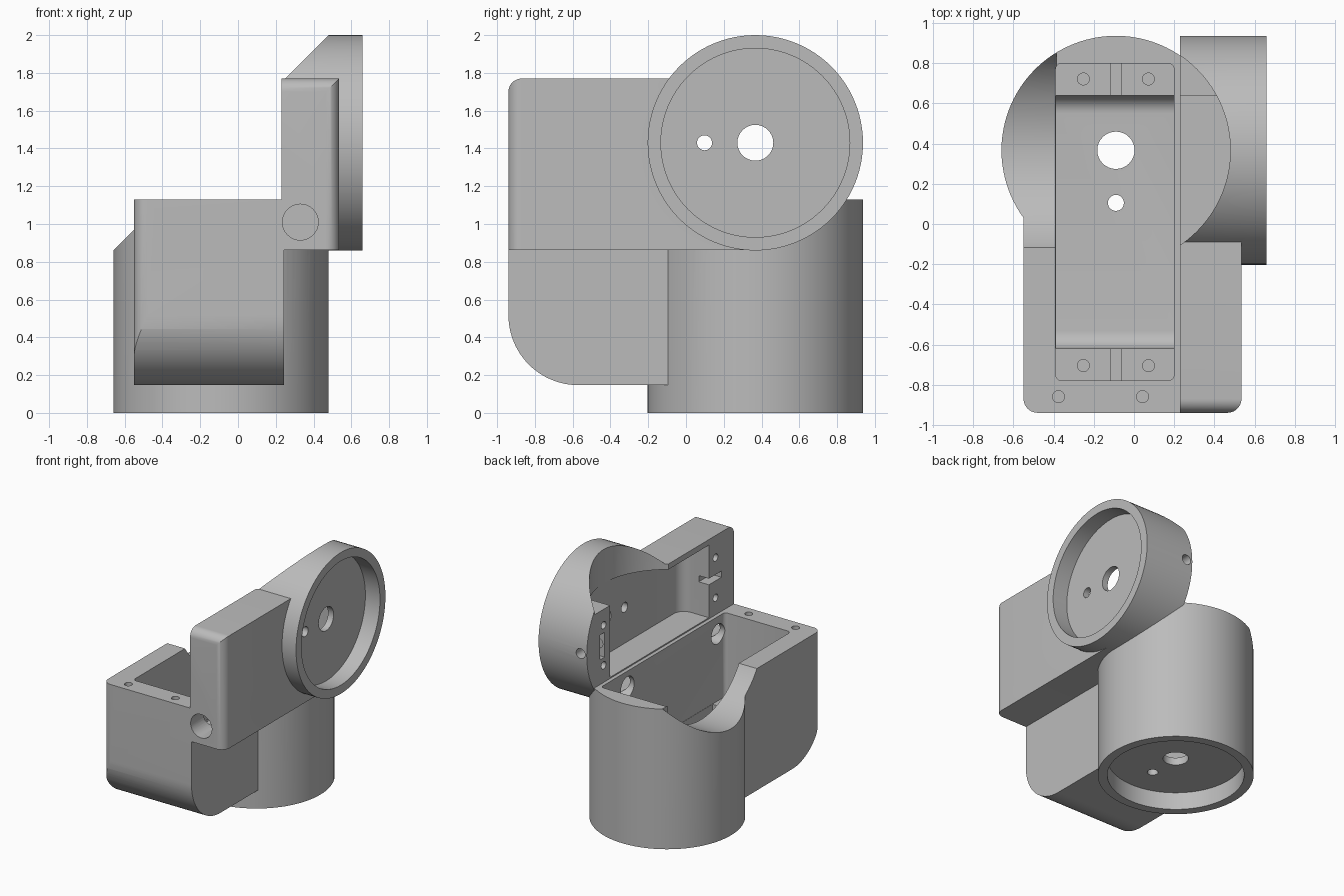
import bpy, bmesh, math
from mathutils import Matrix, Vector

cube = bpy.data.objects.get("Cube")
if cube:
    bpy.data.objects.remove(cube, do_unlink=True)

grey = bpy.data.materials.new("plain grey")
grey.use_nodes = True
grey.diffuse_color = (0.5, 0.5, 0.5, 1)
grey.node_tree.nodes["Principled BSDF"].inputs["Base Color"].default_value = (0.5, 0.5, 0.5, 1)

R = 0.57                        # radius of both round ends
AX, AY, AZ = -0.09, 0.367, 1.43  # the two axes: vertical at AX, AY; sideways at AY, AZ
SIDE, TOP = 0.23, 1.13          # joining planes of the two housings


def make(name, bm):
    bmesh.ops.recalc_face_normals(bm, faces=bm.faces)
    mesh = bpy.data.meshes.new(name)
    bm.to_mesh(mesh)
    bm.free()
    mesh.materials.append(grey)
    obj = bpy.data.objects.new(name, mesh)
    bpy.context.collection.objects.link(obj)
    return obj


def prism(name, points, axis, lo, hi):
    """Extrude a 2D outline along an axis."""
    place = {"x": lambda a, b, t: (t, a, b),
             "y": lambda a, b, t: (a, t, b),
             "z": lambda a, b, t: (a, b, t)}[axis]
    bm = bmesh.new()
    face = bm.faces.new([bm.verts.new(place(a, b, lo)) for a, b in points])
    ext = bmesh.ops.extrude_face_region(bm, geom=[face])
    move = Vector(place(0, 0, hi - lo))
    bmesh.ops.translate(bm, vec=move, verts=[v for v in ext["geom"] if isinstance(v, bmesh.types.BMVert)])
    return make(name, bm)


def rounded(a0, a1, b0, b1, r00=0, r10=0, r11=0, r01=0, steps=10):
    """Rectangle outline with a radius for each corner."""
    pts = []
    corners = ((a0, b0, 1, 1, r00, 180), (a1, b0, -1, 1, r10, 270),
               (a1, b1, -1, -1, r11, 0), (a0, b1, 1, -1, r01, 90))
    for a, b, sa, sb, r, start in corners:
        if not r:
            pts.append((a, b))
            continue
        for i in range(steps + 1):
            t = math.radians(start + 90 * i / steps)
            pts.append((a + sa * r + r * math.cos(t), b + sb * r + r * math.sin(t)))
    return pts


def rod(name, axis, a, b, r, lo, hi, n=32):
    pts = [(a + r * math.cos(2 * math.pi * i / n), b + r * math.sin(2 * math.pi * i / n))
           for i in range(n)]
    return prism(name, pts, axis, lo, hi)


def block(name, x0, x1, y0, y1, z0, z1):
    return prism(name, rounded(x0, x1, y0, y1), "z", z0, z1)


def combine(obj, tools, operation):
    for tool in tools:
        mod = obj.modifiers.new("join", "BOOLEAN")
        mod.operation, mod.solver, mod.object = operation, "EXACT", tool
        bpy.ops.object.select_all(action="DESELECT")
        bpy.context.view_layer.objects.active = obj
        obj.select_set(True)
        bpy.ops.object.modifier_apply(modifier=mod.name)
        bpy.data.objects.remove(tool, do_unlink=True)


def wire_channel():
    # long channel with two openings into the lower pocket
    return [rod("channel", "y", 0.33, 1.01, 0.095, -1.1, 0.55),
            rod("rear_opening", "x", 0.46, 1.0, 0.085, 0.1, 0.33),
            rod("front_opening", "x", -0.69, 0.99, 0.08, 0.1, 0.33)]


# Lower housing: upright drum with a box whose underside curves up at the front
lower = prism("lower_housing", rounded(-0.55, 0.243, -0.94, AY, r00=0.07), "z", 0.1, TOP)
combine(lower, [prism("side_outline", rounded(-1.1, 0.6, 0.147, 1.3, r00=0.37, steps=20),
                      "x", -1, 1)], "INTERSECT")
# keep the curve tangent to the box front
trim = prism("front_curve", rounded(-0.94, 0.6, 0.147, 1.3, r00=0.37, steps=24), "x", -1, 1)
combine(lower, [trim], "INTERSECT")
combine(lower, [rod("drum", "z", AX, AY, R, 0, TOP, 96)], "UNION")

cuts = [
    rod("saddle", "x", AY, AZ, R, -1, -0.385, 96),
    rod("base_recess", "z", AX, AY, 0.5, -0.1, 0.14, 96),
    prism("tab_pocket", rounded(-0.39, 0.2, -0.78, 0.8, *[0.03] * 4, steps=4), "z", 0.45, 1.3),
    prism("deep_pocket", rounded(-0.62, 0.64, 0.2, 1.3, 0.09, 0.09), "x", -0.388, 0.198),
    rod("shaft_hole", "z", AX, AY, 0.093, -0.1, 0.4),
    rod("pin_hole", "z", AX, 0.105, 0.04, -0.1, 0.4, 20),
]
for y0, y1 in ((-0.78, -0.6), (0.62, 0.8)):
    cuts.append(block("tab_slot", AX - 0.025, AX + 0.025, y0, y1, 0.36, 0.6))
for x in (AX - 0.162, AX + 0.162):
    for y in (-0.705, 0.722):
        cuts.append(rod("tab_screw_hole", "z", x, y, 0.03, 0.32, 0.6, 16))
for x in (-0.376, 0.043):
    cuts.append(rod("rim_screw_hole", "z", x, -0.86, 0.03, 0.9, 1.3, 16))
combine(lower, cuts + wire_channel(), "DIFFERENCE")

# Upper housing: sideways drum with a flatter box
upper = prism("upper_housing", rounded(SIDE, 0.535, -0.94, AY, r10=0.07), "z", 0.862, 1.77)
combine(upper, [prism("side_outline", rounded(-0.94, 0.6, 0.5, 1.77, r01=0.07), "x", 0, 1)],
        "INTERSECT")
combine(upper, [rod("drum", "x", AY, AZ, R, SIDE, 0.66, 96)], "UNION")

cuts = [
    rod("saddle", "z", AX, AY, R, 1.72, 2.2, 96),
    rod("face_recess", "x", AY, AZ, 0.5, 0.53, 0.8, 96),
    prism("deep_pocket", rounded(0.0, 0.48, -0.62, 0.64, r10=0.09, r11=0.09), "z", 1.14, 1.725),
    rod("shaft_hole", "x", AY, AZ, 0.095, 0.3, 0.8),
    rod("pin_hole", "x", 0.098, AZ, 0.04, 0.3, 0.8, 20),
    block("front_slot", 0.1, 0.32, -0.78, -0.6, AZ - 0.025, AZ + 0.025),
    block("rear_slot", 0.1, 0.32, 0.71, 0.77, AZ - 0.1, AZ + 0.1),
    rod("set_screw_hole", "y", 0.285, AZ, 0.04, 0.7, 1.1, 20),
]
for z in (AZ - 0.162, AZ + 0.162):
    for y in (-0.705, 0.722):
        cuts.append(rod("tab_screw_hole", "x", y, z, 0.03, 0.1, 0.38, 16))
combine(upper, cuts + wire_channel(), "DIFFERENCE")

# Smooth curved walls, crisp edges
bpy.ops.object.select_all(action="DESELECT")
for obj in (lower, upper):
    obj.select_set(True)
bpy.context.view_layer.objects.active = lower
bpy.ops.object.shade_smooth_by_angle(angle=math.radians(25))
